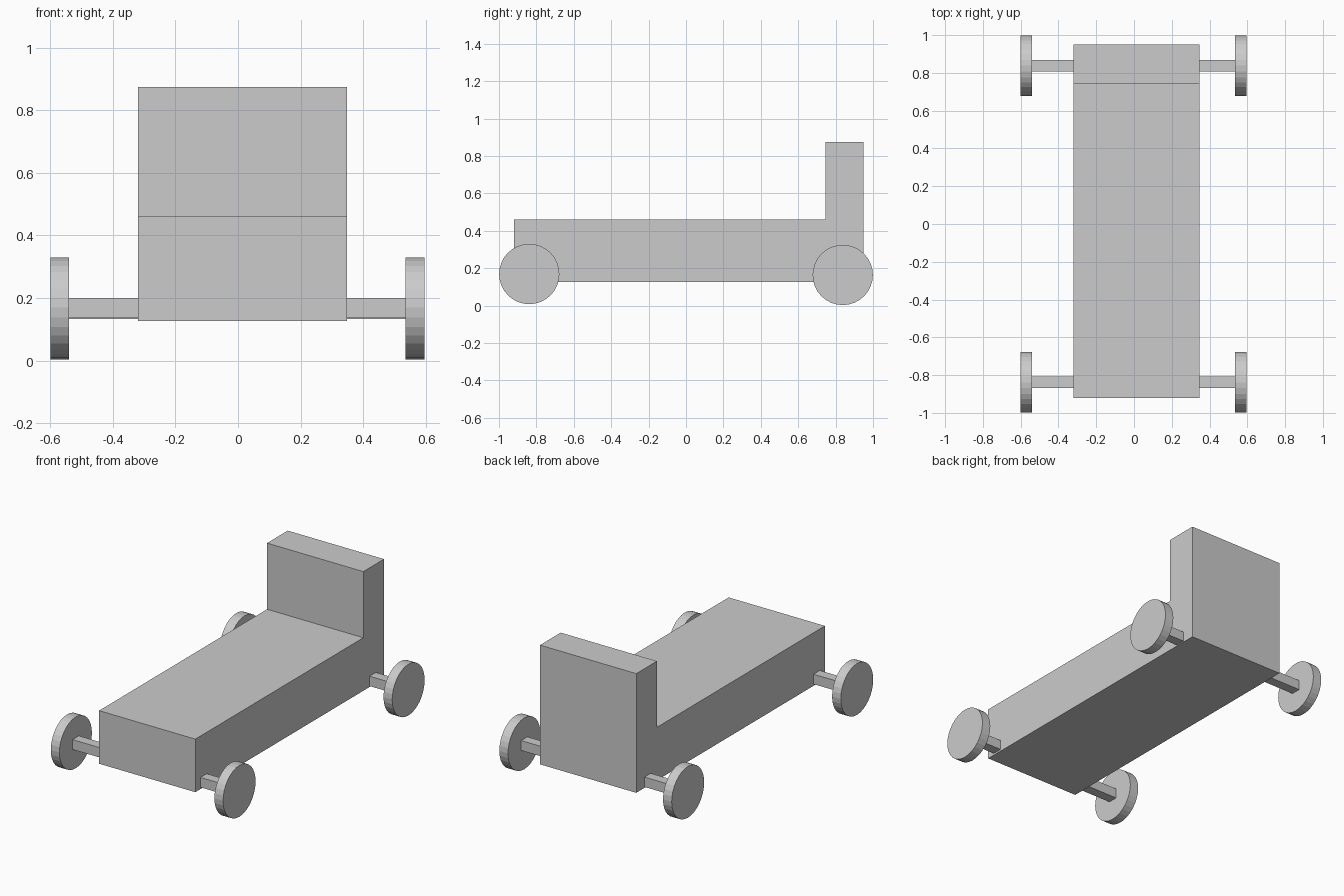
import bpy, bmesh
from math import pi
from mathutils import Matrix

if "Cube" in bpy.data.objects:
    bpy.data.objects.remove(bpy.data.objects["Cube"])


def finish(name, bm):
    bmesh.ops.recalc_face_normals(bm, faces=bm.faces[:])
    mesh = bpy.data.meshes.new(name)
    bm.to_mesh(mesh)
    bm.free()
    obj = bpy.data.objects.new(name, mesh)
    bpy.context.collection.objects.link(obj)
    return obj


def extruded_profile(name, points, x0, x1):
    bm = bmesh.new()
    face = bm.faces.new([bm.verts.new((x0, y, z)) for y, z in points])
    side = bmesh.ops.extrude_face_region(bm, geom=[face])["geom"]
    verts = [g for g in side if isinstance(g, bmesh.types.BMVert)]
    bmesh.ops.translate(bm, verts=verts, vec=(x1 - x0, 0, 0))
    return finish(name, bm)


def wheel(name, x, y, z, radius=0.161, width=0.06):
    bm = bmesh.new()
    bmesh.ops.create_cone(bm, cap_ends=True, segments=32, radius1=radius,
                          radius2=radius, depth=width,
                          matrix=Matrix.Translation((x, y, z)) @ Matrix.Rotation(pi / 2, 4, 'Y'))
    return finish(name, bm)


# Body: low bed with an upright block at the back
extruded_profile("body", [(-0.92, 0.127), (0.95, 0.127), (0.95, 0.875),
                          (0.745, 0.875), (0.745, 0.46), (-0.92, 0.46)], -0.32, 0.348)

# Square axles with a disc wheel at each end
for end, y, z in (("front", -0.838, 0.169), ("rear", 0.838, 0.164)):
    h = 0.031
    extruded_profile(end + "_axle", [(y - h, z - h), (y + h, z - h),
                                     (y + h, z + h), (y - h, z + h)], -0.54, 0.536)
    wheel(end + "_left_wheel", -0.57, y, z)
    wheel(end + "_right_wheel", 0.566, y, z)
